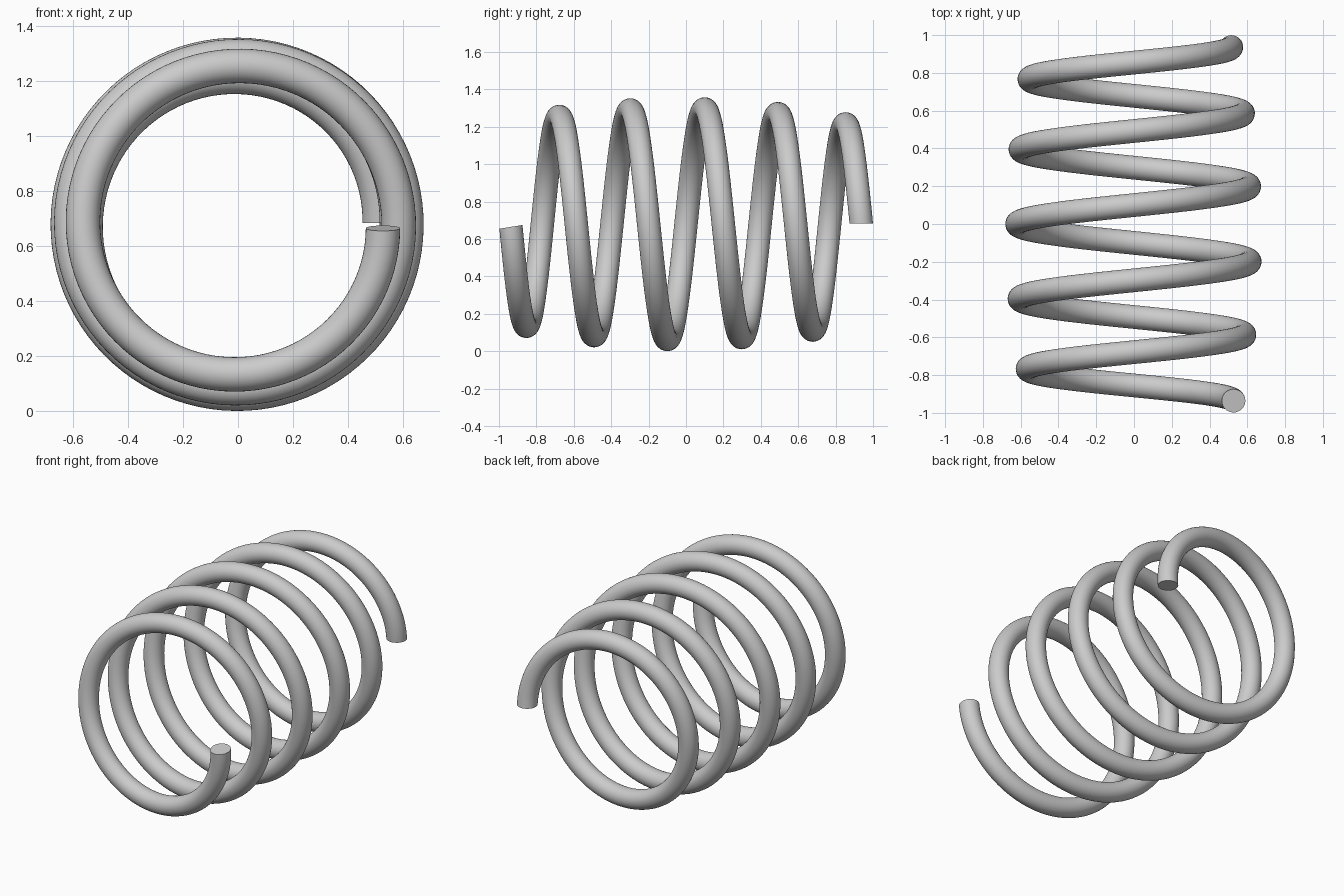
import bpy, bmesh, math
from mathutils import Vector

if "Cube" in bpy.data.objects:
    bpy.data.objects.remove(bpy.data.objects["Cube"])

TURNS, STEPS, SIDES = 5, 480, 32
WIRE, AXIS_Z = 0.0625, 0.68
START, END = 0.028, TURNS * 2 * math.pi - 0.008


def centre(a):
    """Barrel-shaped helix around the y axis, tighter at both ends."""
    u = a / (TURNS * math.pi) - 1
    r = 0.617 - 0.006 * u - 0.094 * u * u
    return Vector((r * math.cos(a) - 0.002, u - 0.0625 * u ** 3, AXIS_Z - r * math.sin(a)))


def tangent(i, a):
    if i == 0:
        return Vector((0, 0.16, -1)).normalized()   # slightly tilted front cut
    if i == STEPS:
        return Vector((0, 0, -1))                   # level rear cut
    return (centre(a + 0.001) - centre(a - 0.001)).normalized()


# Coiled wire: sweep a circle along the helix
bm = bmesh.new()
rings = []
for i in range(STEPS + 1):
    a = START + (END - START) * i / STEPS
    c, t = centre(a), tangent(i, a)
    n = Vector((math.cos(a), 0, -math.sin(a)))
    n = (n - t * n.dot(t)).normalized()
    b = t.cross(n)
    ring = []
    for k in range(SIDES):
        p = 2 * math.pi * k / SIDES
        ring.append(bm.verts.new(c + WIRE * (n * math.cos(p) + b * math.sin(p))))
    rings.append(ring)

for r0, r1 in zip(rings, rings[1:]):
    for k in range(SIDES):
        j = (k + 1) % SIDES
        bm.faces.new((r0[k], r0[j], r1[j], r1[k]))

# Flat cut ends
bm.faces.new(rings[0][::-1])
bm.faces.new(rings[-1])
bmesh.ops.recalc_face_normals(bm, faces=bm.faces[:])

mesh = bpy.data.meshes.new("coil_spring")
bm.to_mesh(mesh)
bm.free()
spring = bpy.data.objects.new("coil_spring", mesh)
bpy.context.collection.objects.link(spring)
bpy.context.view_layer.objects.active = spring
spring.select_set(True)
bpy.ops.object.shade_smooth_by_angle(angle=math.radians(40))
